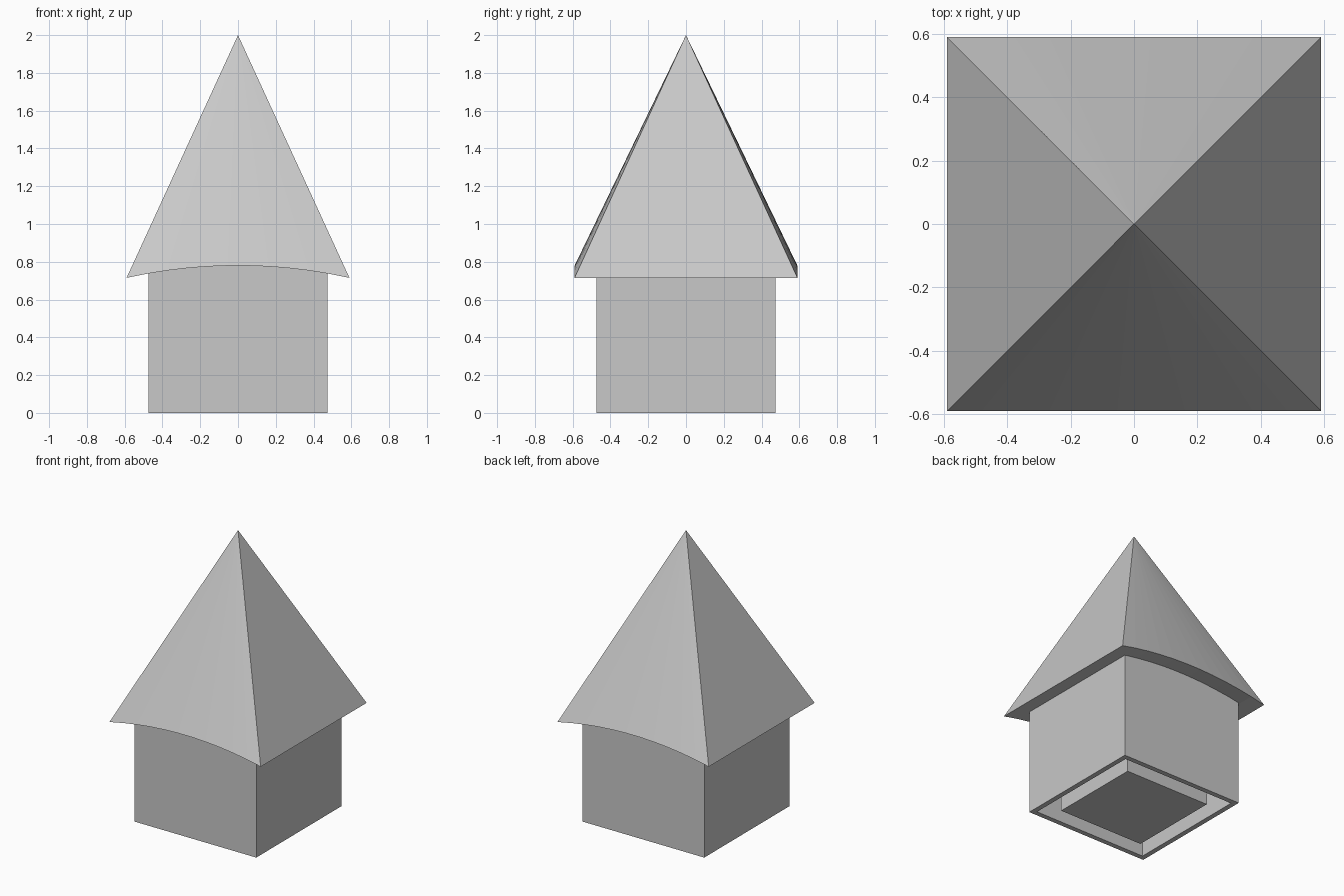
import bpy, bmesh
from math import sqrt

if "Cube" in bpy.data.objects:
    bpy.data.objects.remove(bpy.data.objects["Cube"], do_unlink=True)

# Single plain grey for everything
grey = bpy.data.materials.new("plain_grey")
grey.use_nodes = True
colour = (0.58, 0.58, 0.58, 1)
grey.diffuse_color = colour
grey.node_tree.nodes["Principled BSDF"].inputs["Base Color"].default_value = colour

EAVE, RISE, HALF, PEAK = 0.715, 0.065, 0.59, 2.0
WALL, CORE, WALL_TOP, THICK = 0.475, 0.33, 0.8, 0.035
SEGMENTS = 11


def finish(name, bm):
    bmesh.ops.recalc_face_normals(bm, faces=bm.faces)
    mesh = bpy.data.meshes.new(name)
    bm.to_mesh(mesh)
    bm.free()
    mesh.materials.append(grey)
    obj = bpy.data.objects.new(name, mesh)
    bpy.context.collection.objects.link(obj)
    return obj


def box(half, height):
    bm = bmesh.new()
    bmesh.ops.create_cube(bm, size=1)
    for v in bm.verts:
        v.co = (v.co.x * 2 * half, v.co.y * 2 * half, (v.co.z + 0.5) * height)
    return bm


# Pyramid roof whose front and back eaves arch upwards
radius = (HALF ** 2 + RISE ** 2) / (2 * RISE)
bm = bmesh.new()
apex = bm.verts.new((0, 0, PEAK))
front, back = [], []
for i in range(SEGMENTS + 1):
    x = HALF * (2 * i / SEGMENTS - 1)
    z = EAVE + RISE - radius + sqrt(radius ** 2 - x ** 2)
    front.append(bm.verts.new((x, -HALF, z)))
    back.append(bm.verts.new((x, HALF, z)))
for i in range(SEGMENTS):
    bm.faces.new((front[i], front[i + 1], apex))
    bm.faces.new((back[i + 1], back[i], apex))
    bm.faces.new((front[i], back[i], back[i + 1], front[i + 1]))
bm.faces.new((back[0], front[0], apex))
bm.faces.new((front[-1], back[-1], apex))
finish("roof", bm)

# Thin outer walls, open below, running up into the roof
bm = box(WALL, WALL_TOP)
caps = [f for f in bm.faces if abs(f.normal.z) > 0.5]
bmesh.ops.delete(bm, geom=caps, context='FACES_ONLY')
walls = finish("outer_walls", bm)
solid = walls.modifiers.new("thickness", 'SOLIDIFY')
solid.thickness = THICK
solid.offset = -1
solid.use_even_offset = True

# Solid block inside the walls, flush with their base
finish("inner_core", box(CORE, WALL_TOP - 0.05))
